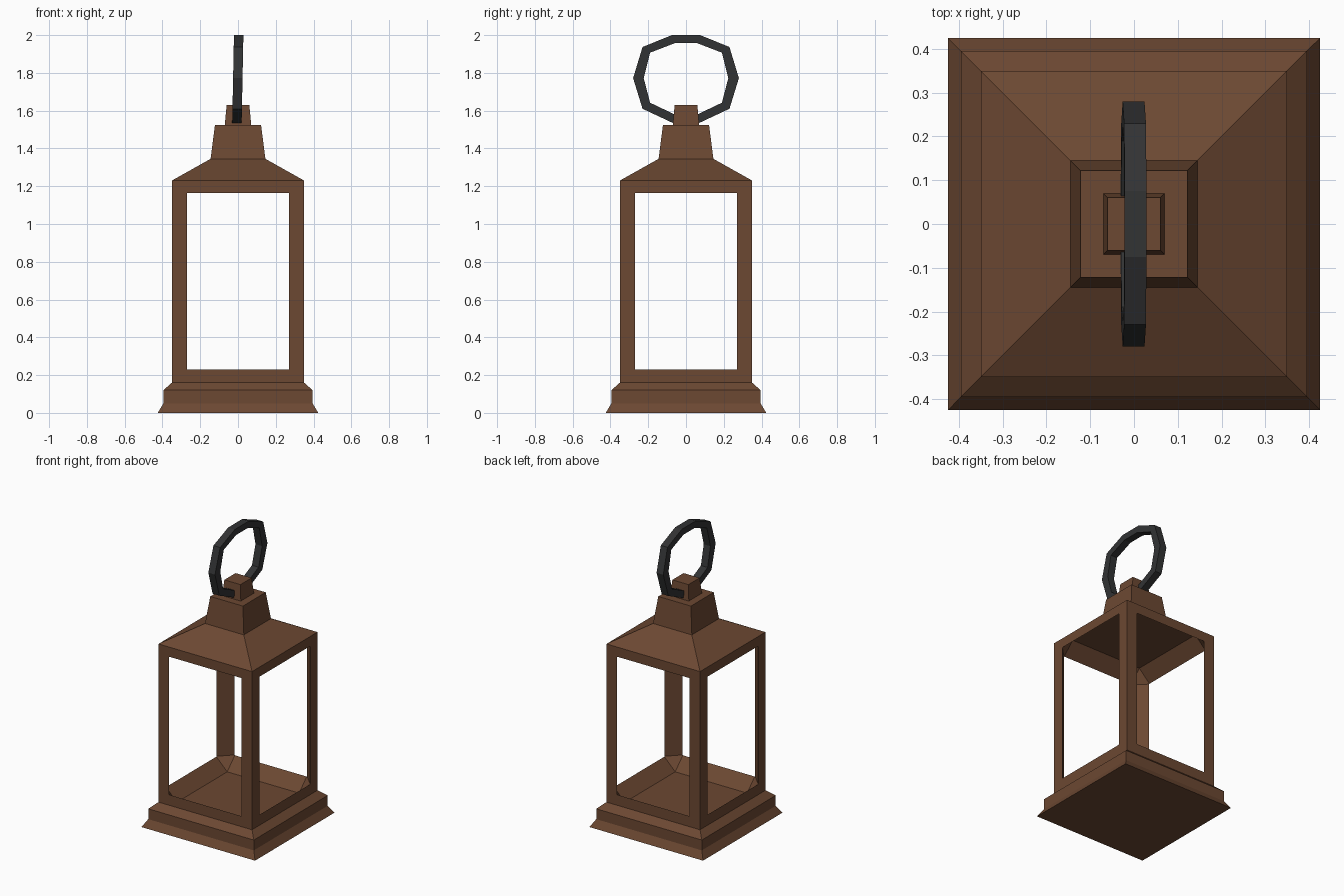
import bpy, bmesh

if "Cube" in bpy.data.objects:
    bpy.data.objects.remove(bpy.data.objects["Cube"])

def material(name, rgb):
    m = bpy.data.materials.new(name)
    m.diffuse_color = (*rgb, 1)
    m.use_nodes = True
    m.node_tree.nodes["Principled BSDF"].inputs["Base Color"].default_value = m.diffuse_color
    return m

def make_object(name, bm, mat):
    bmesh.ops.recalc_face_normals(bm, faces=bm.faces)
    me = bpy.data.meshes.new(name)
    bm.to_mesh(me)
    bm.free()
    ob = bpy.data.objects.new(name, me)
    bpy.context.collection.objects.link(ob)
    me.materials.append(mat)
    return ob

def square_stack(profile):
    """Closed solid of square sections given as (half width, height)."""
    bm = bmesh.new()
    rings = [[bm.verts.new((sx * h, sy * h, z))
              for sx, sy in ((-1, -1), (1, -1), (1, 1), (-1, 1))]
             for h, z in profile]
    bm.faces.new(rings[0])
    bm.faces.new(rings[-1])
    for a, b in zip(rings, rings[1:]):
        for i in range(4):
            j = (i + 1) % 4
            bm.faces.new((a[i], a[j], b[j], b[i]))
    return bm

brown = material("brown_wood", (0.15, 0.065, 0.032))
iron = material("dark_iron", (0.032, 0.033, 0.034))

# Lantern body: stepped base, frame, sloped roof, chimney and cap
body = make_object("lantern_body", square_stack([
    (0.425, 0), (0.395, 0.05), (0.395, 0.12), (0.35, 0.16), (0.35, 1.23),
    (0.145, 1.345), (0.122, 1.525), (0.07, 1.525), (0.06, 1.63)]), brown)

# Hollow interior: a bevelled box just poking through the four sides
bm = square_stack([(0.352, 0.15), (0.352, 1.246)])
bmesh.ops.recalc_face_normals(bm, faces=bm.faces)
bmesh.ops.bevel(bm, geom=bm.edges[:], offset=0.083, segments=1,
                affect='EDGES', profile=0.5)
cutter = make_object("opening_cutter", bm, brown)
cutter.hide_render = True

mod = body.modifiers.new("openings", 'BOOLEAN')
mod.operation = 'DIFFERENCE'
mod.solver = 'EXACT'
mod.object = cutter
bpy.context.view_layer.objects.active = body
body.select_set(True)
bpy.ops.object.modifier_apply(modifier=mod.name)
bpy.data.objects.remove(cutter)

# Carrying ring: ten-sided, square section, leaning slightly sideways
half_outer = [(0.075, 2.0), (0.23, 1.937), (0.28, 1.772), (0.23, 1.61), (0.07, 1.535)]
half_inner = [(0.06, 1.957), (0.19, 1.907), (0.224, 1.772), (0.19, 1.642), (0.06, 1.58)]

def full_loop(half):
    return half + [(-y, z) for y, z in reversed(half)]

bm = bmesh.new()
sections = []
for (yo, zo), (yi, zi) in zip(full_loop(half_outer), full_loop(half_inner)):
    sections.append([bm.verts.new((x + (z - 1.77) * 0.02 - 0.001, y, z))
                     for x, y, z in ((-0.025, yo, zo), (0.025, yo, zo),
                                     (0.025, yi, zi), (-0.025, yi, zi))])
for k, a in enumerate(sections):
    b = sections[(k + 1) % len(sections)]
    for i in range(4):
        j = (i + 1) % 4
        bm.faces.new((a[i], a[j], b[j], b[i]))
make_object("carrying_ring", bm, iron)
